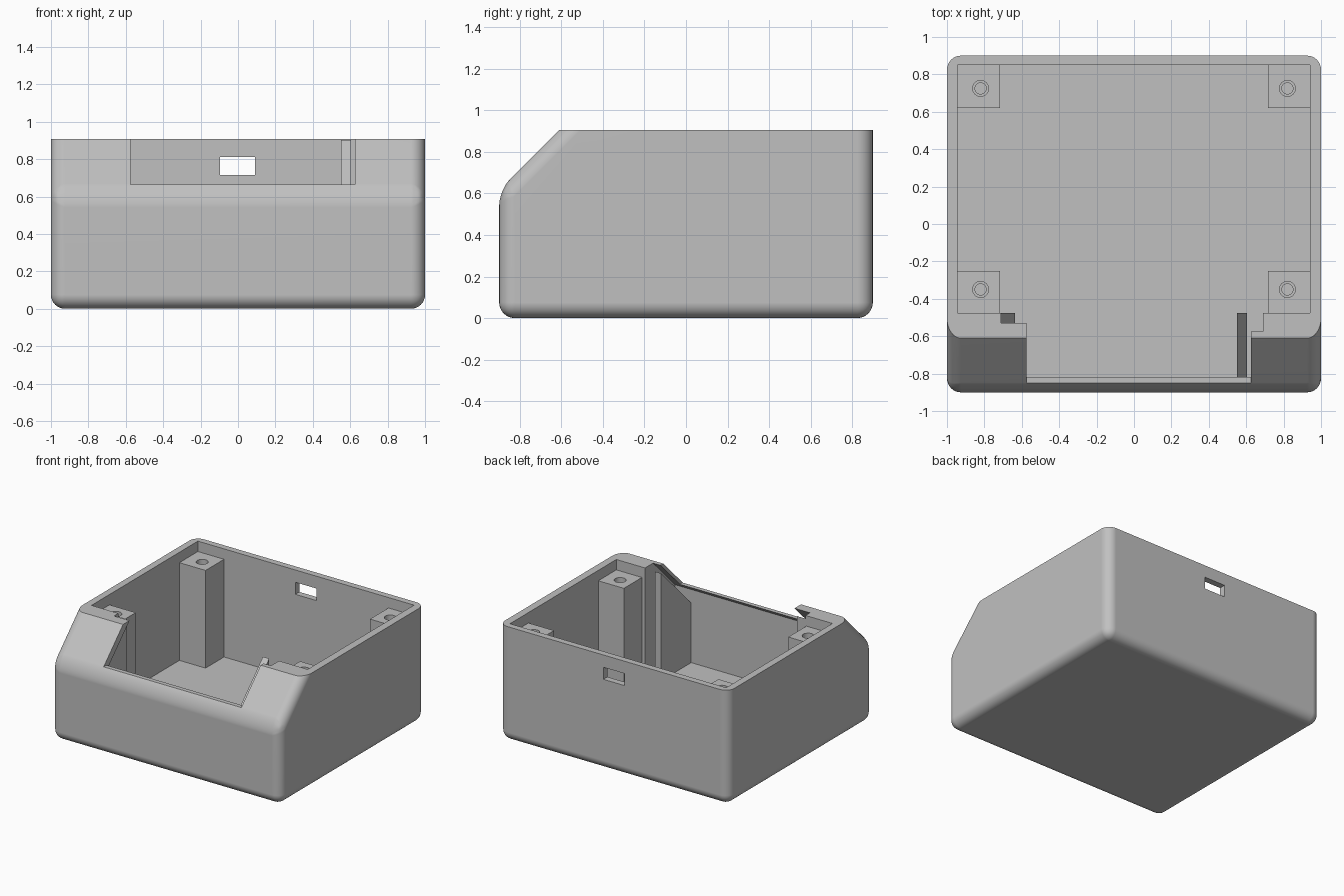
import bpy, bmesh
from mathutils import Matrix

cube = bpy.data.objects.get("Cube")
if cube:
    bpy.data.objects.remove(cube, do_unlink=True)

TOP = 0.907      # rim height
FLOOR = 0.055    # inside floor height
TALL = 1.2       # overshoot above the rim
FRONT = -0.85    # inner face of the front wall

grey = bpy.data.materials.new("light grey plastic")
grey.use_nodes = True
COLOUR = (0.53, 0.53, 0.53, 1)
grey.diffuse_color = COLOUR
grey.node_tree.nodes["Principled BSDF"].inputs["Base Color"].default_value = COLOUR


def slope_y(z, depth=0.0):
    """Depth position of the 45 degree front slope, moved inwards by depth."""
    return z - 1.517 + depth


def slope_z(y, depth=0.0):
    return y + 1.517 - depth


def finish(name, bm):
    bmesh.ops.recalc_face_normals(bm, faces=bm.faces)
    mesh = bpy.data.meshes.new(name)
    bm.to_mesh(mesh)
    bm.free()
    mesh.materials.append(grey)
    obj = bpy.data.objects.new(name, mesh)
    bpy.context.collection.objects.link(obj)
    return obj


def prism_mesh(x0, x1, profile):
    """Side profile of (y, z) points extruded from x0 to x1."""
    bm = bmesh.new()
    face = bm.faces.new([bm.verts.new((x0, y, z)) for y, z in profile])
    out = bmesh.ops.extrude_face_region(bm, geom=[face])
    moved = [v for v in out["geom"] if isinstance(v, bmesh.types.BMVert)]
    bmesh.ops.translate(bm, verts=moved, vec=(x1 - x0, 0, 0))
    return bm


def prism(name, x0, x1, profile):
    return finish(name, prism_mesh(x0, x1, profile))


def box(name, x0, x1, y0, y1, z0, z1):
    return prism(name, x0, x1, [(y0, z0), (y1, z0), (y1, z1), (y0, z1)])


def cylinder(name, x, y, z0, z1, r):
    bm = bmesh.new()
    bmesh.ops.create_cone(bm, cap_ends=True, segments=24, radius1=r, radius2=r,
                          depth=z1 - z0, matrix=Matrix.Translation((x, y, (z0 + z1) / 2)))
    return finish(name, bm)


def cut(target, cutter):
    """Subtract the cutter and remove it."""
    mod = target.modifiers.new("cut", 'BOOLEAN')
    mod.operation = 'DIFFERENCE'
    mod.solver = 'EXACT'
    mod.object = cutter
    cutter.hide_render = True
    bpy.context.view_layer.objects.active = target
    bpy.ops.object.modifier_apply(modifier=mod.name)
    bpy.data.objects.remove(cutter, do_unlink=True)


def smooth(obj):
    bpy.ops.object.select_all(action='DESELECT')
    obj.select_set(True)
    bpy.context.view_layer.objects.active = obj
    bpy.ops.object.shade_smooth_by_angle(angle=0.5)
    obj.modifiers.new("even shading", 'WEIGHTED_NORMAL').keep_sharp = True


# Outer case: rounded prism, trimmed flat at the rim
bm = prism_mesh(-1, 1, [(0.9, 0), (-0.9, 0), (-0.9, slope_z(-0.9)),
                        (slope_y(TALL), TALL), (0.9, TALL)])
edges = [e for e in bm.edges if min(v.co.z for v in e.verts) < TALL - 0.01]
bmesh.ops.bevel(bm, geom=edges, offset=0.075, segments=8, profile=0.5, affect='EDGES')
case = finish("case_shell", bm)
cut(case, box("rim_trim", -2, 2, -2, 2, TOP, 2))

# Hollow inside, with a thin skin under the front slope
SKIN = 0.035
cut(case, prism("cavity", -0.945, 0.94, [
    (0.85, FLOOR), (FRONT, FLOOR), (FRONT, slope_z(FRONT, SKIN)),
    (slope_y(TALL, SKIN), TALL), (0.85, TALL)]))

# Front display opening and rear cable window
cut(case, box("front_opening", -0.575, 0.625, -1.2, -0.4, 0.665, TALL))
cut(case, box("rear_window", -0.095, 0.09, 0.7, 1.1, 0.715, 0.81))
smooth(case)


def support(name, x0, x1, depth):
    """Upright block behind the front slope; depth is its gap from the outside."""
    y_low, y_back = FRONT - 0.01, -0.475
    profile = [(y_low, FLOOR - 0.01), (y_back, FLOOR - 0.01),
               (y_back, min(TOP, slope_z(y_back, depth)))]
    if slope_z(y_back, depth) > TOP:
        profile.append((slope_y(TOP, depth), TOP))
    profile.append((y_low, slope_z(y_low, depth)))
    prism(name, x0, x1, profile)


# Solid front corners and the lower ledges that hold the display
support("left_corner_block", 0.69, 0.95, 0.02)
support("right_corner_block", -0.955, -0.71, 0.02)
support("left_display_ledge", 0.55, 0.605, 0.14)
support("right_display_ledge", -0.71, -0.635, 0.16)

# Thicker lip beside the opening
prism("right_display_lip", -0.71, -0.575, [
    (slope_y(TOP, 0.02), TOP), (slope_y(TOP, 0.08), TOP),
    (FRONT, slope_z(FRONT, 0.08)), (FRONT, slope_z(FRONT, 0.02))])

# Four screw posts with stepped holes
POST_TOP = 0.825
for side, sx in (("left", 1), ("right", -1)):
    for end, y0, y1, hole_y in (("back", 0.62, 0.86, 0.725), ("front", -0.475, -0.25, -0.35)):
        x0, x1 = sorted((sx * 0.717, sx * 0.95))
        post = box(f"{end}_{side}_screw_post", x0, x1, y0, y1, FLOOR - 0.01, POST_TOP)
        cut(post, cylinder("screw_hole", sx * 0.82, hole_y, 0.7, 0.9, 0.043))
        cut(post, cylinder("pilot_hole", sx * 0.82, hole_y, 0.4, 0.75, 0.03))
        smooth(post)
